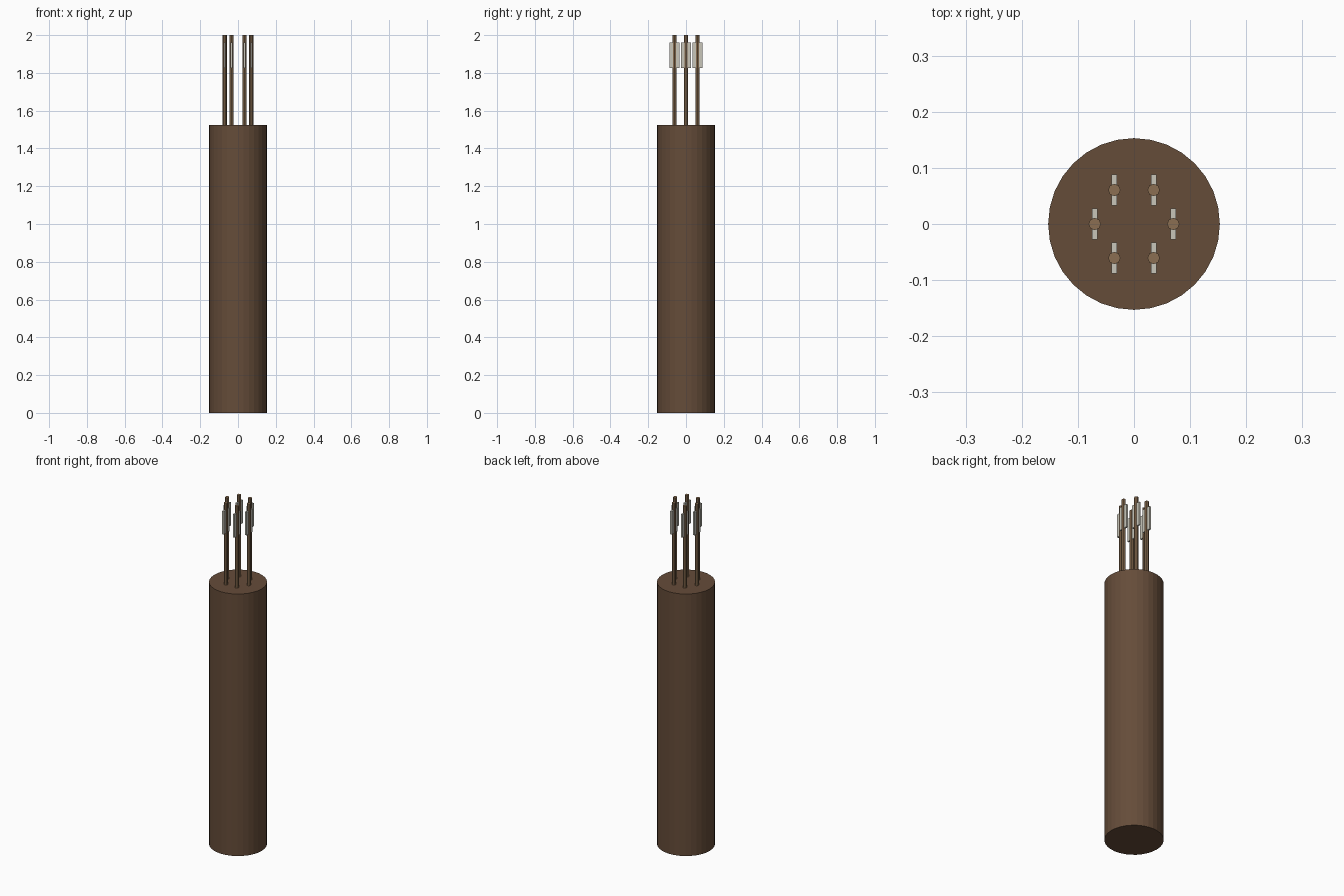
import bpy
from math import cos, sin, pi

cube = bpy.data.objects.get("Cube")
if cube:
    bpy.data.objects.remove(cube, do_unlink=True)


def srgb(*rgb):
    return tuple(((c / 255 + 0.055) / 1.055) ** 2.4 for c in rgb) + (1.0,)


def material(name, color):
    mat = bpy.data.materials.new(name)
    mat.use_nodes = True
    mat.diffuse_color = color
    mat.node_tree.nodes["Principled BSDF"].inputs["Base Color"].default_value = color
    return mat


leather = material("dark brown leather", srgb(101, 76, 57))
wood = material("light brown wood", srgb(139, 111, 82))
feather = material("pale grey feather", srgb(200, 198, 186))


def cylinder(name, x, y, bottom, top, radius, sides, mat):
    bpy.ops.mesh.primitive_cylinder_add(vertices=sides, radius=radius, depth=top - bottom,
                                        location=(x, y, (bottom + top) / 2))
    obj = bpy.context.object
    obj.name = name
    obj.data.materials.append(mat)
    return obj


def box(name, center, size, mat):
    bpy.ops.mesh.primitive_cube_add(size=1, location=center)
    obj = bpy.context.object
    obj.name = name
    obj.scale = size
    bpy.ops.object.transform_apply(location=False, rotation=False, scale=True)
    obj.data.materials.append(mat)


# Closed quiver body
cylinder("quiver_body", 0, 0, 0, 1.525, 0.153, 32, leather)

# Ring of six arrows, each with a flat vane through its shaft
for i in range(6):
    x, y = 0.07 * cos(i * pi / 3), 0.0606 * sin(i * pi / 3) / sin(pi / 3)
    cylinder(f"arrow_shaft_{i + 1}", x, y, 1.3, 2.0, 0.011, 8, wood)
    box(f"arrow_vane_{i + 1}", (x, y, 1.893), (0.01, 0.055, 0.135), feather)
